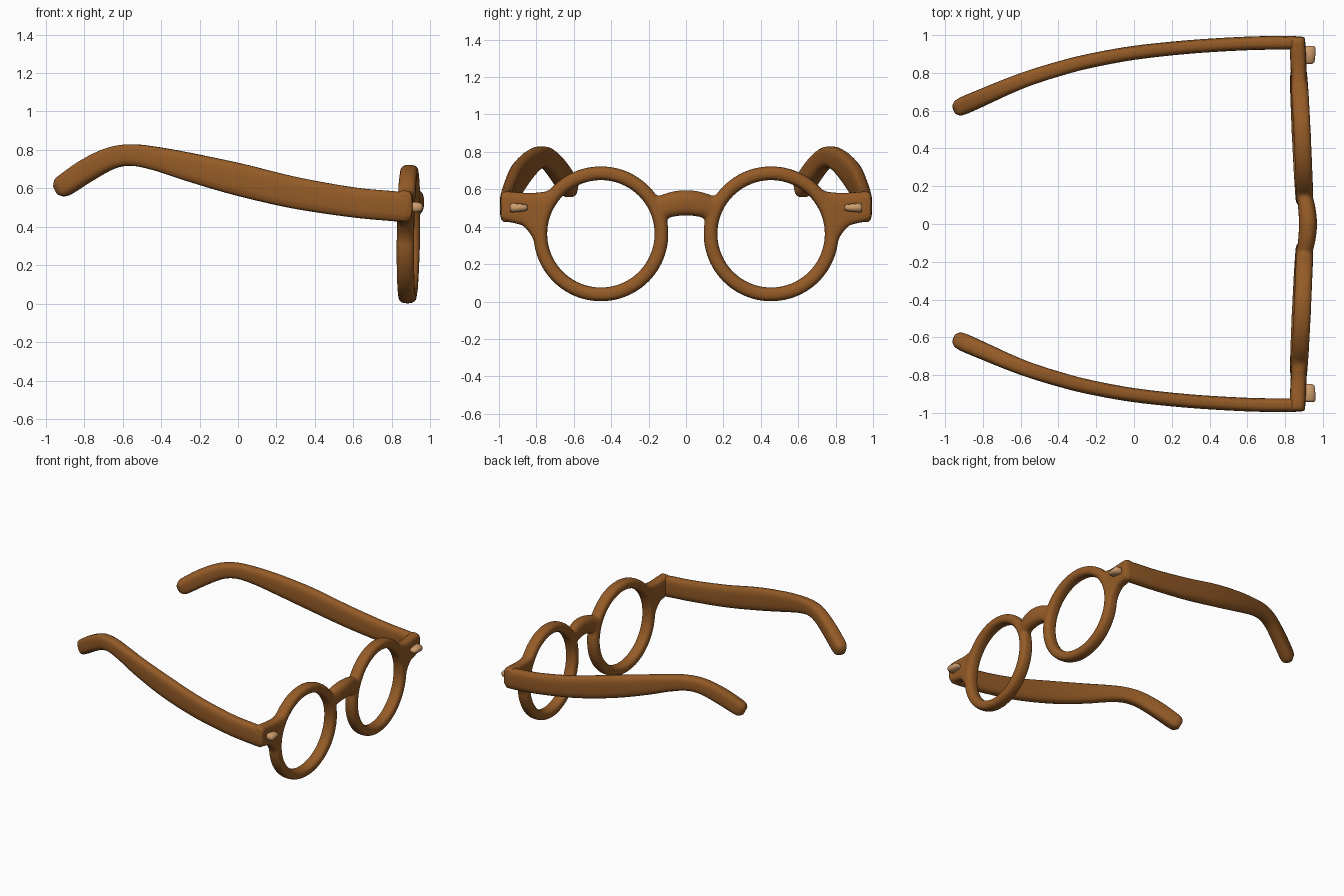
import bpy, bmesh, math
from mathutils import Vector

cube = bpy.data.objects.get("Cube")
if cube:
    bpy.data.objects.remove(cube, do_unlink=True)


def material(name, rgb):
    m = bpy.data.materials.new(name)
    m.use_nodes = True
    m.diffuse_color = (*rgb, 1)
    m.node_tree.nodes["Principled BSDF"].inputs["Base Color"].default_value = (*rgb, 1)
    return m


brown = material("brown wood", (0.30, 0.105, 0.02))
tan = material("tan pin", (0.60, 0.33, 0.15))


def loft(bm, sections, power, closed=False, n=20):
    """Skin rounded-rectangle sections given as (centre, half axis u, half axis v)."""
    rings = []
    for c, u, v in sections:
        ring = []
        for i in range(n):
            a = math.tau * (i + 0.5) / n
            p, q = math.cos(a), math.sin(a)
            k = (abs(p) ** power + abs(q) ** power) ** (-1 / power)
            ring.append(bm.verts.new(c + u * p * k + v * q * k))
        rings.append(ring)
    pairs = list(zip(rings, rings[1:]))
    if closed:
        pairs.append((rings[-1], rings[0]))
    else:
        bm.faces.new(rings[0])
        bm.faces.new(rings[-1])
    for a, b in pairs:
        for i in range(n):
            j = (i + 1) % n
            bm.faces.new((a[i], a[j], b[j], b[i]))


def smooth_path(points, steps=6):
    """Catmull-Rom interpolation of points of any dimension."""
    pts = [Vector(p) for p in points]
    pts = [pts[0] * 2 - pts[1]] + pts + [pts[-1] * 2 - pts[-2]]
    out = []
    for a, b, c, d in zip(pts, pts[1:], pts[2:], pts[3:]):
        for s in range(steps):
            t = s / steps
            out.append((b * 2 + (c - a) * t + (a * 2 - b * 5 + c * 4 - d) * t ** 2
                        + (b * 3 - a - c * 3 + d) * t ** 3) / 2)
    return out + [pts[-2]]


def finish(bm, name, mat):
    bmesh.ops.recalc_face_normals(bm, faces=bm.faces)
    for f in bm.faces:
        f.smooth = True
    me = bpy.data.meshes.new(name)
    bm.to_mesh(me)
    bm.free()
    me.materials.append(mat)
    ob = bpy.data.objects.new(name, me)
    bpy.context.collection.objects.link(ob)
    return ob


def mirror_y(ob):
    m = ob.modifiers.new("Mirror", 'MIRROR')
    m.use_axis = (False, True, False)


# Front frame: the rims and end pieces lean back slightly towards the sides
X, Y, Z = Vector((1, 0, 0)), Vector((0, 1, 0)), Vector((0, 0, 1))
RIM_Y, RIM_Z, RIM_R = 0.455, 0.362, 0.324


def front_x(y, z):
    return 0.908 - 0.047 * abs(y) + 0.015 * (z - RIM_Z)


bm = bmesh.new()
lug = [(0.70, 0.55, 0.61), (0.75, 0.42, 0.587), (0.80, 0.30, 0.582), (0.83, 0.36, 0.58),
       (0.87, 0.407, 0.582), (0.92, 0.42, 0.586), (0.975, 0.43, 0.59), (0.99, 0.445, 0.575)]
for side in (-1, 1):
    # Round rim
    ring = []
    for i in range(72):
        a = math.tau * i / 72
        d = Y * math.cos(a) + Z * math.sin(a)
        c = Y * RIM_Y * side + Z * RIM_Z + d * RIM_R
        c.x = front_x(c.y, c.z)
        ring.append((c, d * 0.037, X * 0.046))
    loft(bm, ring, 3, closed=True)
    # Flared end piece
    loft(bm, [(Vector((front_x(y, 0.5), y * side, (lo + hi) / 2)),
               Z * (hi - lo) / 2, X * 0.042) for y, lo, hi in lug], 5)

# Arched bridge
bridge = []
for i in range(17):
    s = i / 8 - 1
    bridge.append((Vector((0.921 - 0.02 * s * s, 0.155 * s, 0.528 - 0.036 * s * s)),
                   Z * 0.068, X * (0.048 - 0.006 * s * s)))
loft(bm, bridge, 2.6)

frame = finish(bm, "front_frame", brown)
blend = frame.modifiers.new("Blend", 'REMESH')
blend.mode = 'VOXEL'
blend.voxel_size = 0.011
blend.use_smooth_shade = True
relax = frame.modifiers.new("Relax", 'SMOOTH')
relax.factor = 0.5
relax.iterations = 6

# Temple arms: x, y, z, half height, half width along the arm
arm = [(0.885, 0.957, 0.500, 0.076, 0.036), (0.80, 0.959, 0.508, 0.078, 0.036),
       (0.60, 0.956, 0.527, 0.078, 0.036), (0.30, 0.938, 0.576, 0.082, 0.036),
       (0.00, 0.906, 0.647, 0.084, 0.037), (-0.25, 0.860, 0.710, 0.074, 0.038),
       (-0.42, 0.815, 0.753, 0.062, 0.039), (-0.55, 0.774, 0.773, 0.056, 0.040),
       (-0.66, 0.732, 0.757, 0.057, 0.042), (-0.78, 0.680, 0.697, 0.060, 0.045),
       (-0.89, 0.632, 0.624, 0.057, 0.047), (-0.925, 0.616, 0.603, 0.050, 0.041),
       (-0.945, 0.608, 0.592, 0.028, 0.024)]
path = smooth_path(arm)
sections = []
for i, p in enumerate(path):
    a, b = path[max(i - 1, 0)], path[min(i + 1, len(path) - 1)]
    t = Vector((b - a)[:3]).normalized()
    across = t.cross(Z).normalized()
    up = across.cross(t)
    sections.append((Vector(p[:3]), up * p[3], across * p[4]))
c, u, v = sections[0]
sections.insert(0, (c + X * 0.014, u * 0.85, v * 0.75))
bm = bmesh.new()
loft(bm, sections, 3.6)
arms = finish(bm, "temple_arms", brown)
mirror_y(arms)

# Hinge pins on the end pieces
bm = bmesh.new()
loft(bm, [(Vector((0.922, y, 0.502)), Z * h, X * w) for y, h, w in
          ((0.847, 0.010, 0.022), (0.857, 0.018, 0.034), (0.89, 0.022, 0.038),
           (0.93, 0.026, 0.040), (0.942, 0.018, 0.032))], 3, n=12)
pins = finish(bm, "hinge_pins", tan)
mirror_y(pins)
